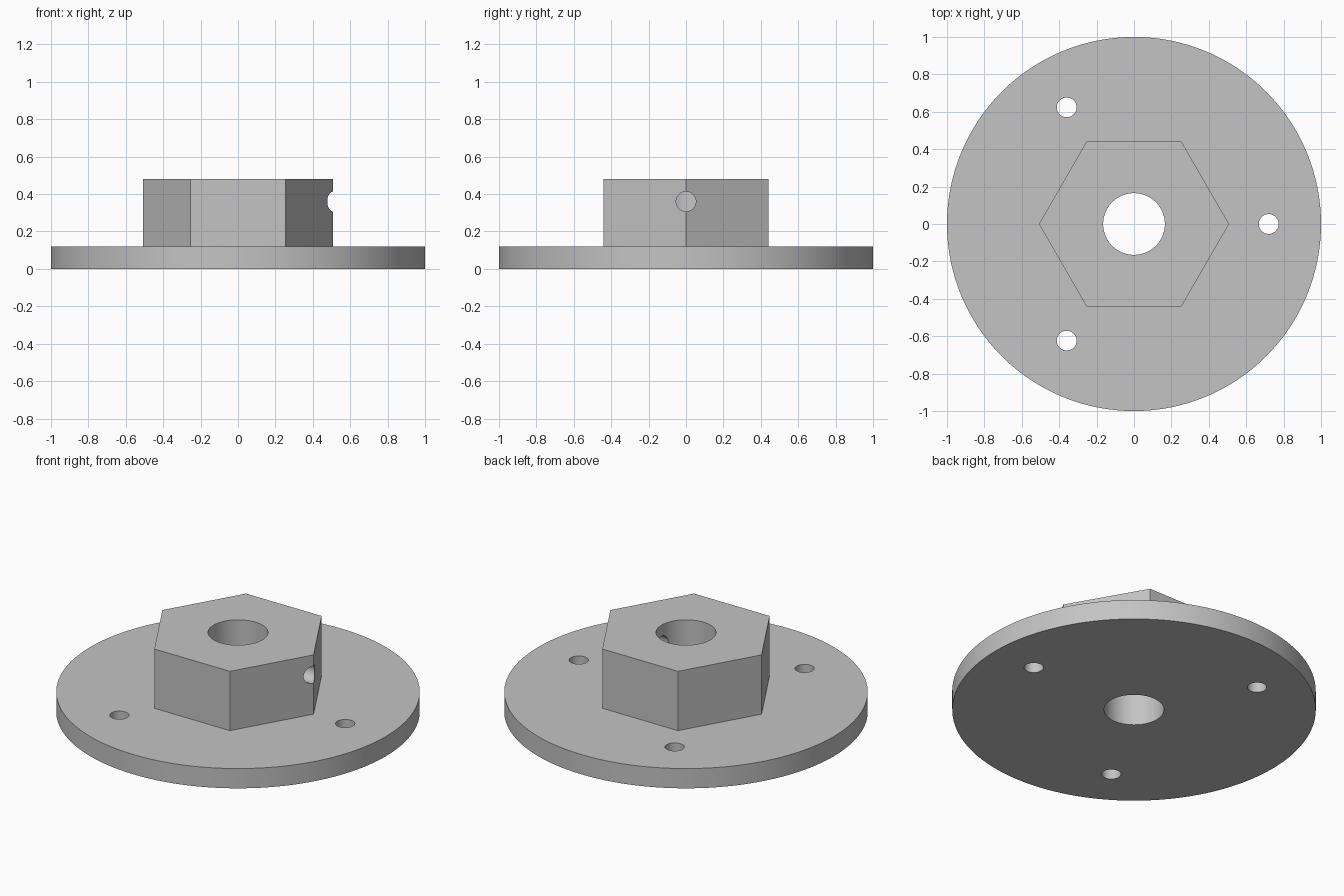
import bpy
import math

if "Cube" in bpy.data.objects:
    bpy.data.objects.remove(bpy.data.objects["Cube"])

PLATE_H, TOP = 0.12, 0.48
BORE_R, HOLE_R = 0.165, 0.053

grey = bpy.data.materials.new("plain grey")
grey.diffuse_color = (0.55, 0.55, 0.55, 1)
grey.use_nodes = True
grey.node_tree.nodes["Principled BSDF"].inputs["Base Color"].default_value = grey.diffuse_color


def cylinder(name, radius, z0, z1, sides, x=0.0, y=0.0):
    """Upright prism or cylinder from z0 to z1."""
    bpy.ops.mesh.primitive_cylinder_add(vertices=sides, radius=radius, depth=z1 - z0,
                                        location=(x, y, (z0 + z1) / 2))
    ob = bpy.context.object
    ob.name = name
    ob.data.materials.append(grey)
    return ob


def combine(target, other, operation):
    """Apply a boolean and drop the helper."""
    mod = target.modifiers.new(operation.lower(), 'BOOLEAN')
    mod.operation, mod.solver, mod.object = operation, 'EXACT', other
    bpy.context.view_layer.objects.active = target
    bpy.ops.object.modifier_apply(modifier=mod.name)
    bpy.data.objects.remove(other, do_unlink=True)


# Round plate
flange = cylinder("flanged_hub", 1.0, 0, PLATE_H, 128)

# Hexagonal hub with corners on the x axis
hub = cylinder("hex_hub", 0.508, PLATE_H / 2, TOP, 6)
hub.rotation_euler.z = math.pi / 6
combine(flange, hub, 'UNION')

# Central bore
combine(flange, cylinder("bore_cutter", BORE_R, -0.2, 0.8, 64), 'DIFFERENCE')

# Three bolt holes
for i in range(3):
    a = i * math.tau / 3
    cutter = cylinder("bolt_cutter", HOLE_R, -0.2, 0.3, 32,
                      0.72 * math.cos(a), 0.72 * math.sin(a))
    combine(flange, cutter, 'DIFFERENCE')

# Set screw hole from the right-hand corner into the bore
screw = cylinder("screw_cutter", HOLE_R, 0, 0.6, 32)
screw.rotation_euler.y = math.pi / 2
screw.location = (0.35, 0, 0.36)
combine(flange, screw, 'DIFFERENCE')

# Smooth round walls, crisp edges
bpy.ops.object.select_all(action='DESELECT')
flange.select_set(True)
bpy.context.view_layer.objects.active = flange
bpy.ops.object.shade_smooth_by_angle(angle=math.radians(30))
